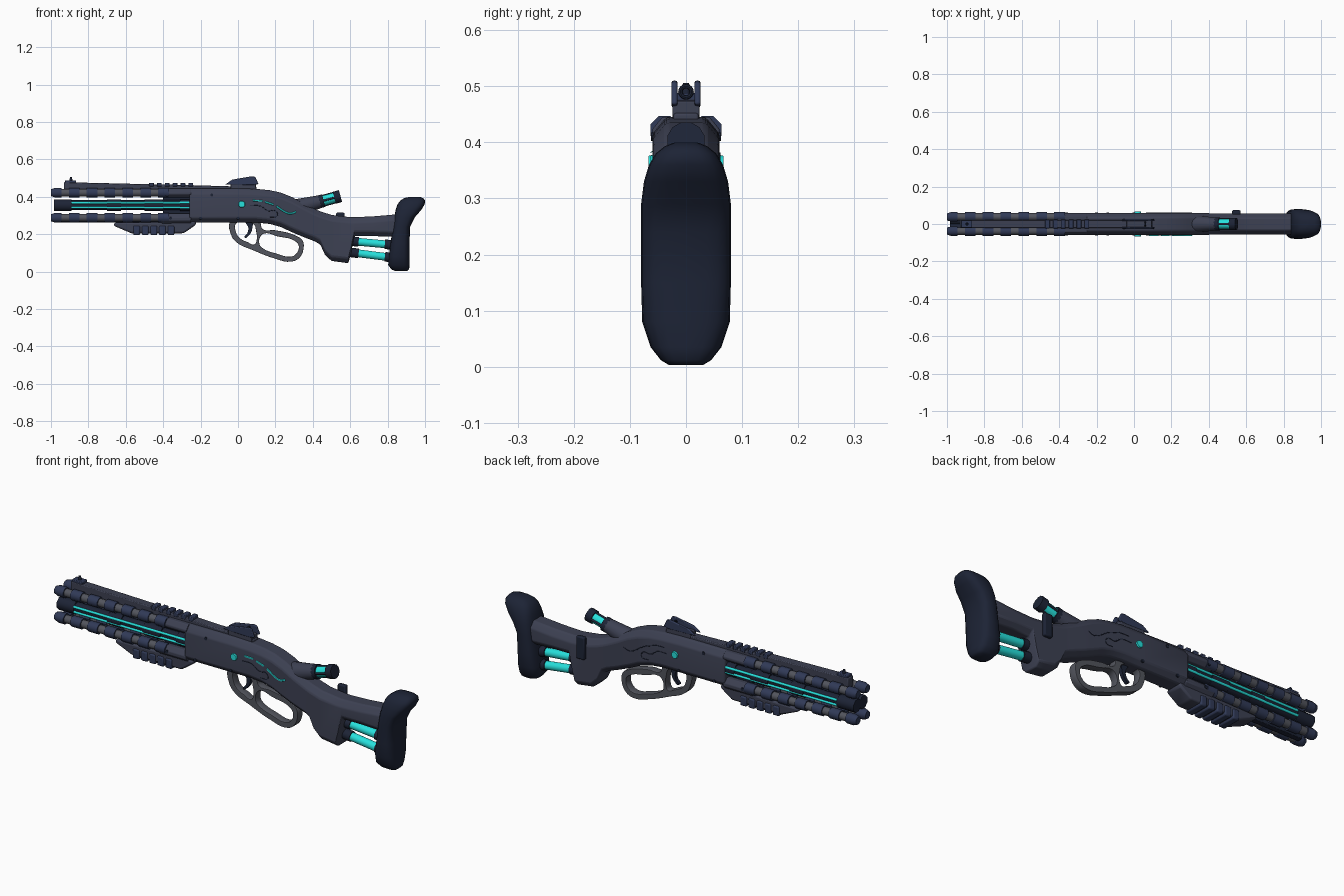
import bpy, bmesh, math
from mathutils import Vector

if "Cube" in bpy.data.objects:
    bpy.data.objects.remove(bpy.data.objects["Cube"])


def material(name, rgb):
    m = bpy.data.materials.new(name)
    m.diffuse_color = (*rgb, 1)
    m.use_nodes = True
    m.node_tree.nodes["Principled BSDF"].inputs["Base Color"].default_value = m.diffuse_color
    return m


BODY = material("slate", (0.046, 0.052, 0.085))
NAVY = material("navy", (0.03, 0.042, 0.095))
DARK = material("dark", (0.012, 0.017, 0.036))
GREY = material("gunmetal", (0.085, 0.09, 0.11))
CYAN = material("cyan", (0.02, 0.75, 0.72))


def finish(ob, mat, angle=35):
    ob.data.materials.append(mat)
    bpy.ops.object.select_all(action='DESELECT')
    ob.select_set(True)
    bpy.context.view_layer.objects.active = ob
    if ob.type == 'CURVE':
        bpy.ops.object.convert(target='MESH')
        ob = bpy.context.object
    bpy.ops.object.shade_smooth_by_angle(angle=math.radians(angle))
    return ob


def loft(name, rings, mat, bevel=0, angle=35):
    bm = bmesh.new()
    rows = [[bm.verts.new(p) for p in r] for r in rings]
    n = len(rows[0])
    for a, b in zip(rows, rows[1:]):
        for i in range(n):
            bm.faces.new((a[i], a[(i + 1) % n], b[(i + 1) % n], b[i]))
    bm.faces.new(rows[0])
    bm.faces.new(rows[-1])
    bmesh.ops.recalc_face_normals(bm, faces=bm.faces)
    me = bpy.data.meshes.new(name)
    bm.to_mesh(me)
    bm.free()
    ob = bpy.data.objects.new(name, me)
    bpy.context.collection.objects.link(ob)
    if bevel:
        mod = ob.modifiers.new("bevel", 'BEVEL')
        mod.width, mod.segments, mod.limit_method = bevel, 2, 'ANGLE'
    return finish(ob, mat, angle)


def octagon(x, zb, zt, hw, c=0.025):
    c2 = c * 1.2
    half = [(hw - c, zt), (hw, zt - c2), (hw, zb + c), (hw - c, zb)]
    return [(x, y, z) for y, z in half] + [(x, -y, z) for y, z in reversed(half)]


def tube(name, p, q, r, mat, r2=None, n=16):
    p, q = Vector(p), Vector(q)
    rot = (q - p).to_track_quat('Z', 'Y')
    ang = [2 * math.pi * (i + 0.5) / n for i in range(n)]
    ring = lambda o, s: [o + rot @ Vector((s * math.cos(a), s * math.sin(a), 0)) for a in ang]
    return loft(name, [ring(p, r), ring(q, r2 or r)], mat, angle=46 if n <= 8 else 35)


def plate(name, pts, y0, y1, mat, bevel=0.004):
    return loft(name, [[(x, y, z) for x, z in pts] for y in (y0, y1)], mat, bevel)


def box(name, x0, x1, z0, z1, hw, mat, bevel=0.003, y=0):
    return plate(name, [(x0, z0), (x1, z0), (x1, z1), (x0, z1)], y - hw, y + hw, mat, bevel)


def curve(name, loops, y, mat, extrude=0, depth=0.0, closed=True):
    # curve drawn in the x-z plane: filled with holes, or an open round line
    cu = bpy.data.curves.new(name, 'CURVE')
    cu.dimensions = '2D' if closed else '3D'
    cu.fill_mode = 'BOTH' if closed else 'FULL'
    cu.extrude, cu.bevel_depth, cu.bevel_resolution, cu.resolution_u = extrude, depth, 1, 5
    for pts in loops:
        s = cu.splines.new('BEZIER')
        s.bezier_points.add(len(pts) - 1)
        s.use_cyclic_u = closed
        for bp, (x, z) in zip(s.bezier_points, pts):
            bp.co = (x, z, 0)
            bp.handle_left_type = bp.handle_right_type = 'AUTO'
    ob = bpy.data.objects.new(name, cu)
    ob.rotation_euler = (math.pi / 2, 0, 0)
    ob.location.y = y
    bpy.context.collection.objects.link(ob)
    return finish(ob, mat)


# receiver, wrist, grip and stock in one flowing loft
sections = [(-.26, .262, .445), (0, .262, .445), (.1, .262, .442), (.17, .255, .435), (.23, .238, .422),
            (.29, .21, .398), (.35, .185, .365), (.41, .162, .335), (.44, .145, .322), (.465, .09, .314),
            (.5, .057, .303), (.59, .045, .292), (.605, .1, .291), (.622, .19, .291), (.72, .19, .295),
            (.86, .185, .307)]
loft("receiver_and_stock", [octagon(x, b, t, .06 if x < .4 else .057) for x, b, t in sections],
     BODY, bevel=.006, angle=40)

# fore-end arms above and below the side slot
for nm, zb, zt in (("upper", .395, .445), ("lower", .255, .31)):
    loft(nm + "_fore_arm", [octagon(x, zb, zt, .06, .018) for x in (-.41, -.25)], BODY, .003)
box("fore_arm_core", -.4, -.25, .3, .41, .02, DARK)

# butt pad, lofted upwards with rounded sections
pad = [(.003, .84, .905, .03), (.012, .82, .915, .045), (.035, .803, .917, .063), (.08, .806, .917, .078),
       (.15, .815, .917, .08), (.24, .828, .92, .08), (.29, .835, .945, .08), (.33, .843, .98, .075),
       (.36, .853, .998, .066), (.38, .868, 1.0, .054), (.393, .888, .99, .038), (.4, .92, .97, .02)]
rings = []
for z, x0, x1, hw in pad:
    ring = []
    for i in range(20):
        c, s = math.cos(i * math.pi / 10), math.sin(i * math.pi / 10)
        sq = lambda v: math.copysign(abs(v) ** 0.65, v)
        ring.append(((x0 + x1) / 2 + (x1 - x0) / 2 * sq(c), hw * sq(s), z))
    rings.append(ring)
loft("butt_pad", rings, DARK, angle=60)

# glowing stock rods with dark collars
for i, (za, zb) in enumerate(((.163, .143), (.103, .075))):
    at = lambda x: (x, 0, za + (zb - za) * (x - .6) / .22)
    tube(f"stock_rod_{i}", at(.58), at(.83), .021, CYAN)
    tube(f"stock_rod_front_collar_{i}", at(.58), at(.645), .026, DARK)
    tube(f"stock_rod_rear_collar_{i}", at(.785), at(.84), .026, DARK)

# four ribbed barrels
for side in (-1, 1):
    for row, z in (("upper", .422), ("lower", .288)):
        y = side * .038
        tube(f"{row}_barrel_{side}", (-.99, y, z), (-.4, y, z), .02, GREY)
        for k in range(7):
            x = -1 + .0955 * k
            tube(f"{row}_barrel_ring_{side}_{k}", (x + (.02 if k == 0 else 0), y, z), (x + .057, y, z),
                 .027, NAVY, n=8)
        tube(f"{row}_muzzle_{side}", (-1, y, z), (-.98, y, z), .02, NAVY, .027, n=8)
    # dark energy barrel with two glowing strips
    y = side * .025
    tube(f"energy_barrel_{side}", (-.975, y, .355), (-.25, y, .355), .027, DARK)
    for a, b in ((-.985, -.89), (-.7, -.625), (-.5, -.4), (-.31, -.26)):
        tube(f"energy_collar_{side}_{a}", (a, y, .355), (b, y, .355), .034, DARK, n=8)
    for z in (.343, .368):
        tube(f"glow_strip_{side}_{z}", (-.89, side * .051, z), (-.26, side * .051, z), .0065, CYAN, n=8)

# top rib with rail teeth and front sight
plate("top_rib", [(-.93, .425), (.1, .425), (.1, .452), (-.25, .462), (-.93, .478)], -.022, .022, BODY)
box("lower_barrel_spine", -.95, -.4, .262, .29, .014, DARK)
for k in range(6):
    box(f"rail_tooth_{k}", -.475 + .042 * k, -.45 + .042 * k, .455, .475, .024, NAVY)
box("front_sight_base", -.925, -.865, .465, .488, .02, NAVY)
tube("front_sight_post", (-.893, 0, .48), (-.893, 0, .506), .009, DARK, .006, 8)

# rear sight: two wings, base and peep ring
box("rear_sight_base", -.04, .095, .44, .474, .024, BODY)
for side in (-1, 1):
    plate(f"rear_sight_wing_{side}", [(-.068, .466), (-.03, .492), (.075, .51), (.092, .507), (.11, .468), (.08, .462)],
          side * .015, side * .026, NAVY)
bpy.ops.mesh.primitive_torus_add(major_radius=.01, minor_radius=.004, major_segments=16, minor_segments=8,
                                 location=(.06, 0, .49), rotation=(0, math.pi / 2, 0))
bpy.context.object.name = "rear_sight_peep"
finish(bpy.context.object, DARK)

# foregrip with ridges
plate("foregrip", [(-.66, .262), (-.665, .245), (-.57, .205), (-.29, .205), (-.225, .25), (-.225, .268)],
      -.046, .046, BODY, .01)
for k in range(5):
    x = -.56 + k * .046
    box(f"foregrip_ridge_{k}", x, x + .036, .195, .245, .052, NAVY, .007)

# lever loop with two openings, and trigger
curve("lever_loop", [
    [(-.035, .27), (-.035, .2), (-.005, .158), (.08, .118), (.2, .072), (.28, .056), (.325, .075), (.348, .128),
     (.342, .165), (.315, .186), (.2, .218), (.13, .225), (.11, .27)],
    [(-.01, .262), (-.012, .205), (.01, .175), (.05, .155), (.088, .142), (.103, .17), (.1, .215), (.085, .255)],
    [(.118, .19), (.112, .145), (.13, .123), (.21, .092), (.28, .077), (.31, .09), (.328, .135), (.31, .163),
     (.21, .192), (.14, .207)]], 0, GREY, extrude=.018, depth=.003)
curve("trigger", [[(.04, .275), (.07, .275), (.075, .225), (.06, .195), (.035, .182), (.05, .205), (.055, .235)]],
      0, DARK, extrude=.009)

# angled rear energy cell rising from the wrist
at = lambda x: (x, 0, .345 + .27 * (x - .33))
tube("cell_sleeve", at(.27), at(.45), .052, BODY, .034, 20)
tube("cell_glow", at(.44), at(.53), .027, CYAN)
tube("cell_cap", at(.515), at(.548), .034, DARK, n=12)
tube("cell_collar", at(.435), at(.458), .036, DARK, n=12)
for k in range(4):
    a = k * math.pi / 2
    o = Vector((0, .027 * math.cos(a), .027 * math.sin(a)))
    tube(f"cell_cage_bar_{k}", Vector(at(.45)) + o, Vector(at(.53)) + o, .006, DARK, n=8)

# strap clip on the far side of the stock
box("strap_clip", .525, .57, .2, .315, .012, DARK, .006, y=.062)

# round glowing studs, rivets and side inlays
upper = [(.08, .38), (.13, .378), (.145, .373), (.19, .358), (.205, .35), (.25, .32), (.28, .31), (.31, .32)]
lower = [(.065, .352), (.12, .35), (.16, .325), (.2, .325), (.21, .3), (.17, .292)]
for side in (-1, 1):
    tube(f"glow_stud_{side}", (.02, side * .05, .36), (.02, side * .067, .36), .021, CYAN, .016, 20)
    for k, (x, z) in enumerate(((-.38, .41), (-.14, .41), (-.36, .285), (-.2, .285), (.0, .285))):
        tube(f"rivet_{side}_{k}", (x, side * .055, z), (x, side * .062, z), .008, DARK, n=10)
    curve(f"dark_inlay_{side}", [lower], side * .0585, DARK, depth=.003, closed=False)
curve("glow_inlay", [upper[:2], upper[2:4], upper[4:]], -.0585, CYAN, depth=.0055, closed=False)
curve("far_inlay", [upper], .0585, DARK, depth=.003, closed=False)
